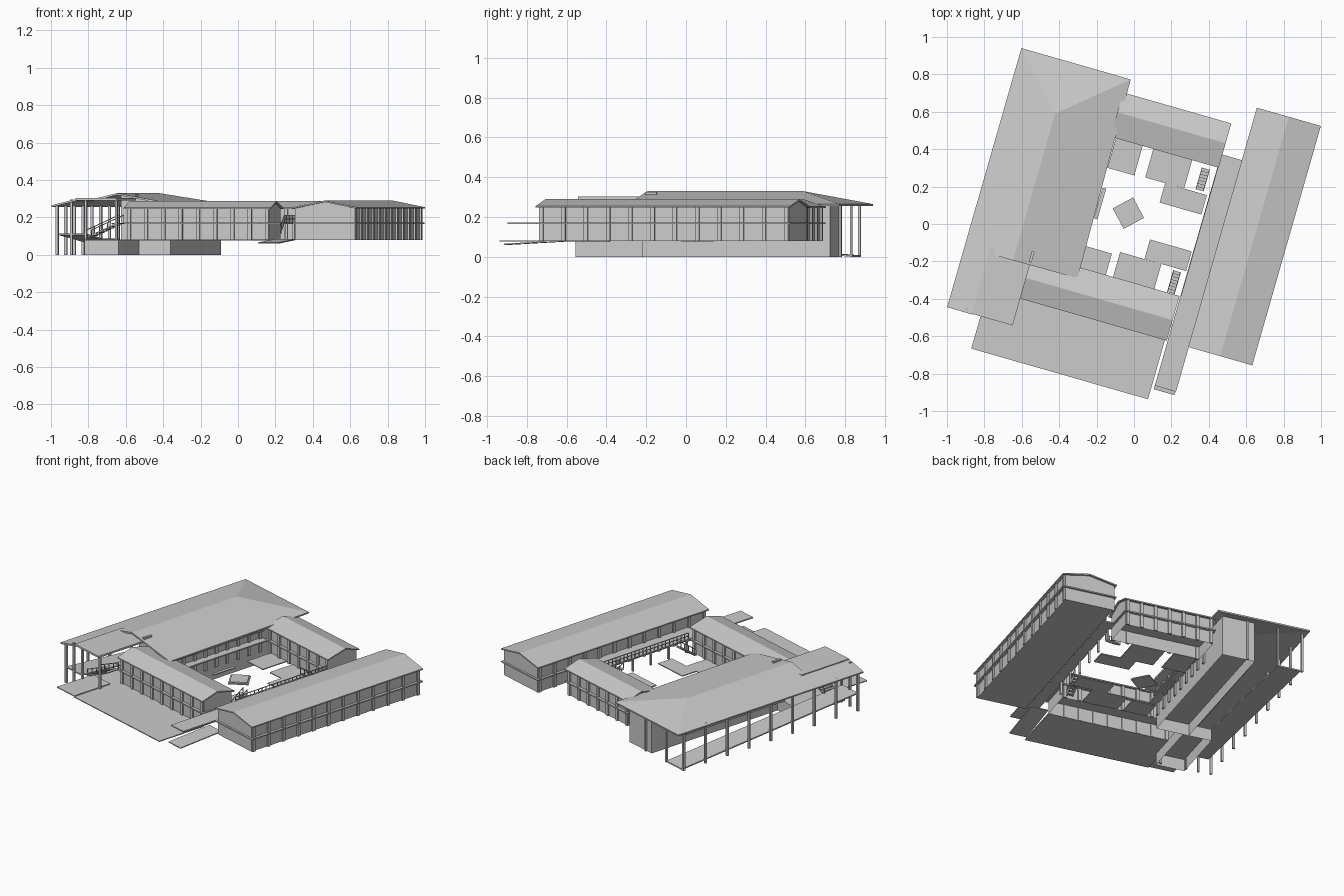
import bpy, math
from mathutils import Matrix

if "Cube" in bpy.data.objects:
    bpy.data.objects.remove(bpy.data.objects["Cube"])

ROT = Matrix.Rotation(math.radians(-16), 4, 'Z')   # whole site is turned on plan


def mesh(name, verts, faces, thick=0):
    me = bpy.data.meshes.new(name)
    me.from_pydata(verts, [], faces)
    me.update()
    ob = bpy.data.objects.new(name, me)
    bpy.context.collection.objects.link(ob)
    ob.matrix_world = ROT
    if thick:
        m = ob.modifiers.new("thickness", 'SOLIDIFY')
        m.thickness = thick
        m.offset = -1
    return ob


def prism(name, prof, a0, a1, axis='v', open_bottom=False):
    """Extrude a profile of (across, z) points from a0 to a1 along u or v."""
    n = len(prof)
    vs = [(p, a, z) if axis == 'v' else (a, p, z) for a in (a0, a1) for p, z in prof]
    fs = [tuple(range(n))[::-1], tuple(range(n, 2 * n))]
    fs += [(i, (i + 1) % n, n + (i + 1) % n, n + i) for i in range(1 if open_bottom else 0, n)]
    if axis == 'v':
        fs = [f[::-1] for f in fs]
    return mesh(name, vs, fs)


def box(name, u0, u1, v0, v1, z0, z1, open_bottom=False):
    return prism(name, [(u0, z0), (u1, z0), (u1, z1), (u0, z1)], v0, v1, 'v', open_bottom)


def plate(name, u0, u1, v0, v1, z, t=0.006):
    return box(name, u0, u1, v0, v1, z - t, z)


def wing(name, axis, a0, a1, p0, p1, ridge, eave, top, bays, over=0.02, hollow=True):
    """Two storey gabled wing with roof, storey ledge and pilasters."""
    w0, w1 = p0 + over, p1 - over
    prism(name + "_walls", [(w0, .08), (w1, .08), (w1, eave), (ridge, top - .008), (w0, eave)],
          a0 + .012, a1 - .012, axis, hollow)
    prism(name + "_roof", [(p0, eave - .003), (ridge, top - .008), (p1, eave - .003),
                           (p1, eave + .005), (ridge, top), (p0, eave + .005)], a0, a1, axis)
    prism(name + "_ledge", [(w0 - .018, .164), (w1 + .018, .164), (w1 + .018, .172), (w0 - .018, .172)],
          a0, a1, axis)
    step = (a1 - a0 - .05) / bays
    for i in range(bays + 1):
        c = a0 + .025 + i * step
        for s0, s1 in ((w0 - .01, w0 + .002), (w1 - .002, w1 + .01)):
            prism(name + "_pilaster", [(s0, .08), (s1, .08), (s1, eave), (s0, eave)],
                  c - .01, c + .01, axis)


# Gabled wings around the court
wing("east_wing", 'v', -.552, .779, .46, .816, .638, .25, .29, 11, hollow=False)
wing("south_wing", 'u', -.478, .34, -.551, -.303, -.437, .248, .287, 8)
wing("north_wing", 'u', -.25, .352, .414, .66, .55, .248, .287, 6)

# Hipped roof of the west hall with its long veranda slope
roof = [(-.838, .738, .265), (-.23, .738, .265), (-.568, .451, .33), (-.568, -.365, .33),
        (-.21, -.362, .265), (-.70, -.366, .298), (-.70, -.703, .298), (-.838, -.703, .265)]
mesh("west_roof", roof, [(1, 0, 2), (4, 1, 2, 3), (0, 7, 6, 5, 3, 2)], .01)
plate("stair_roof", -.703, -.475, -.70, -.33, .303, .012)
box("stair_roof_cap", -.485, -.47, -.35, -.29, .303, .325)

# West hall walls and basement
prism("hall_walls", [(-.56, .08), (-.286, .08), (-.286, .268), (-.56, .318)], -.315, .45)
box("hall_north_walls", -.50, -.286, .45, .672, .08, .268)
plate("hall_gallery", -.286, -.235, -.3, .42, .17, .008)
plate("hall_sill", -.286, -.262, -.3, .42, .23, .008)
for i in range(9):
    v = -.28 + i * .085
    box("hall_pilaster", -.29, -.276, v - .01, v + .01, .08, .268)
box("hall_basement", -.50, -.286, -.309, .672, 0, .08, True)
box("stair_basement", -.65, -.462, -.71, -.309, 0, .08, True)

# Sloping path under the veranda, and its columns
prism("veranda_path", [(-.69, .106), (.68, .0), (.68, .008), (-.69, .114)], -.80, -.65, 'u')
for i in range(9):
    v = -.68 + i * 1.355 / 8
    box("veranda_column", -.818, -.804, v - .007, v + .007, 0, .27)
for u in (-.73, -.65, -.48):
    box("south_column", u - .006, u + .006, -.69, -.678, 0, .297)
for u in (-.65, -.45):
    box("north_column", u - .006, u + .006, .672, .684, 0, .275)


def stair(name, u0, u1, v0, v1, z0, z1, n, axis):
    """Open treads with handrails on both sides, rising along u or v."""
    for i in range(n):
        t0, t1 = i / n, (i + 1) / n
        z = z0 + (z1 - z0) * t1
        if axis == 'u':
            plate(name + "_tread", u0 + (u1 - u0) * t0, u0 + (u1 - u0) * t1, v0, v1, z)
        else:
            plate(name + "_tread", u0, u1, v0 + (v1 - v0) * t0, v0 + (v1 - v0) * t1, z)
    side = 'v' if axis == 'u' else 'u'
    a0, a1, b0, b1 = (u0, u1, v0, v1) if axis == 'u' else (v0, v1, u0, u1)
    for b in (b0, b1 - .004):
        for h in (0, .04):
            rail = [(a0, z0 + h), (a1, z1 + h), (a1, z1 + h + .005), (a0, z0 + h + .005)]
            prism(name + "_rail", rail, b, b + .004, side)
        for i in range(5):
            a = a0 + (a1 - a0) * i / 4
            z = z0 + (z1 - z0) * i / 4
            prism(name + "_baluster", [(a - .002, z), (a + .002, z), (a + .002, z + .04), (a - .002, z + .04)],
                  b, b + .004, side)


stair("entry_stair", -.66, -.48, -.64, -.54, .09, .17, 10, 'u')
plate("entry_landing", -.56, -.46, -.5, -.31, .17)
stair("court_stair_north", .265, .31, .39, .27, .085, .17, 7, 'v')
stair("court_stair_south", .27, .312, -.30, -.18, .085, .17, 7, 'v')

# Upper walkway beside the east wing with posts and railing
plate("walkway", .345, .463, -.80, .487, .172, .008)
for h in (.19, .21):
    box("walkway_rail", .345, .35, -.30, .41, h, h + .004)
for i in range(25):
    v = -.30 + i * .71 / 24
    box("walkway_baluster", .345, .349, v - .002, v + .002, .172, .212)
for i in range(6):
    v = -.29 + i * .139
    box("walkway_post", .348, .36, v - .006, v + .006, .08, .17)
prism("walkway_ramp", [(-.82, .06), (-.5, .078), (-.5, .084), (-.82, .066)], .345, .46, 'u')

# Southern forecourt
plate("forecourt", -.487, .33, -.88, -.53, .082)
plate("forecourt_west", -.653, -.487, -.88, -.60, .088)

# Stepped court terraces
for u0, u1, v0, v1 in ((-.22, -.07, .25, .44), (-.011, .205, .256, .44), (.1, .332, .148, .2559),
                       (-.226, -.07, -.32, -.185), (-.03, .2, -.32, -.165), (.105, .337, -.1649, -.056),
                       (-.215, -.195, -.03, .14)):
    plate("court_terrace", u0, u1, v0, v1, .085)

# Turned plinth in the court
for name, r, z0, z1 in (("plinth_base", .062, .078, .084), ("plinth_top", .054, .084, .092)):
    ob = box(name, -r, r, -r, r, z0, z1)
    ob.matrix_world = Matrix.Translation((-.03, .058, 0)) @ Matrix.Rotation(math.radians(28), 4, 'Z')
